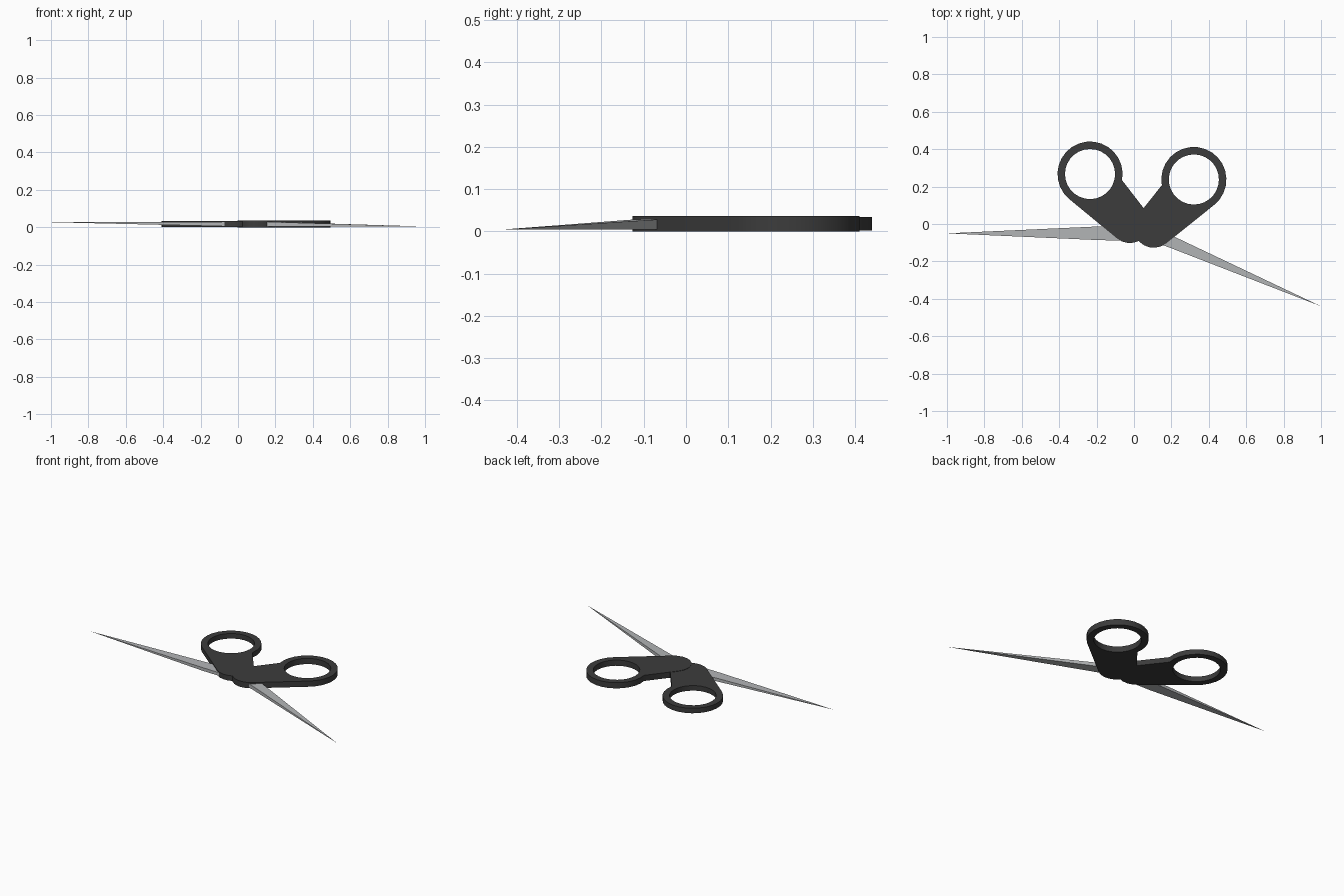
import bpy, bmesh
from math import sin, cos, pi, acos, asin
from mathutils import Vector

cube = bpy.data.objects.get("Cube")
if cube:
    bpy.data.objects.remove(cube)


def material(name, rgb, rough):
    m = bpy.data.materials.new(name)
    m.use_nodes = True
    m.diffuse_color = (*rgb, 1)
    b = m.node_tree.nodes["Principled BSDF"]
    b.inputs["Base Color"].default_value = (*rgb, 1)
    b.inputs["Roughness"].default_value = rough
    return m


plastic = material("dark plastic", (0.045, 0.045, 0.045), 0.6)
steel = material("steel", (0.45, 0.46, 0.47), 0.4)

RING, HOLE, END, NECK = 0.174, 0.134, 0.107, 0.112


def arc(cx, r, a, b, n):
    return [(cx + r * cos(a + (b - a) * i / n), r * sin(a + (b - a) * i / n))
            for i in range(n + 1)]


def handle(name, ring, pivot, side, low, high):
    """Finger ring and tapering neck as one plate with a round hole."""
    ring, pivot = Vector(ring), Vector(pivot)
    length = (pivot - ring).length
    u = (pivot - ring).normalized()
    v = Vector((-u.y, u.x)) * side
    tangent = acos((RING - END) / length)
    outline = arc(0, RING, tangent, 2 * pi - asin(NECK / RING), 18)
    outline += arc(length, END, -pi / 2, tangent, 10)
    hole = arc(0, HOLE, 0, 2 * pi, 28)[:-1]
    curve = bpy.data.curves.new(name, "CURVE")
    curve.dimensions = "2D"
    curve.fill_mode = "BOTH"
    curve.extrude = (high - low) / 2
    for loop in (outline, hole):
        spline = curve.splines.new("POLY")
        spline.points.add(len(loop) - 1)
        spline.use_cyclic_u = True
        for p, (a, b) in zip(spline.points, loop):
            q = ring + u * a + v * b
            p.co = (q.x, q.y, 0, 1)
    ob = bpy.data.objects.new(name, curve)
    bpy.context.collection.objects.link(ob)
    ob.location.z = (low + high) / 2
    bpy.ops.object.select_all(action="DESELECT")
    ob.select_set(True)
    bpy.context.view_layer.objects.active = ob
    bpy.ops.object.convert(target="MESH")
    ob = bpy.context.object
    ob.data.materials.clear()
    ob.data.materials.append(plastic)


def blade(name, root, shoulder, tip, low, high, tip_z):
    """Straight root that tapers from its shoulder to a point."""
    bm = bmesh.new()

    def section(pts):
        (a, b) = pts
        return [bm.verts.new((*p, z)) for p, z in
                ((a, low), (b, low), (b, high), (a, high))]

    back, front = section(root), section(shoulder)
    point = bm.verts.new((*tip, tip_z))
    bm.faces.new(back)
    for i in range(4):
        j = (i + 1) % 4
        bm.faces.new((back[i], back[j], front[j], front[i]))
        bm.faces.new((front[i], front[j], point))
    bmesh.ops.recalc_face_normals(bm, faces=bm.faces)
    me = bpy.data.meshes.new(name)
    bm.to_mesh(me)
    bm.free()
    me.materials.append(steel)
    bpy.context.collection.objects.link(bpy.data.objects.new(name, me))


# Handles
handle("right_handle", (-0.235, 0.267), (-0.022, 0.005), -1, 0.002, 0.034)
handle("left_handle", (0.32, 0.238), (0.105, -0.02), 1, 0.0, 0.036)

# Blades
blade("right_blade", ((-0.02, -0.005), (-0.02, -0.09)),
      ((-0.19, -0.013), (-0.19, -0.086)), (-1, -0.05), 0.008, 0.028, 0.027)
blade("left_blade", ((0.09, -0.01), (0.06, -0.08)),
      ((0.22, -0.07), (0.19, -0.126)), (1, -0.44), 0.005, 0.028, 0.004)
